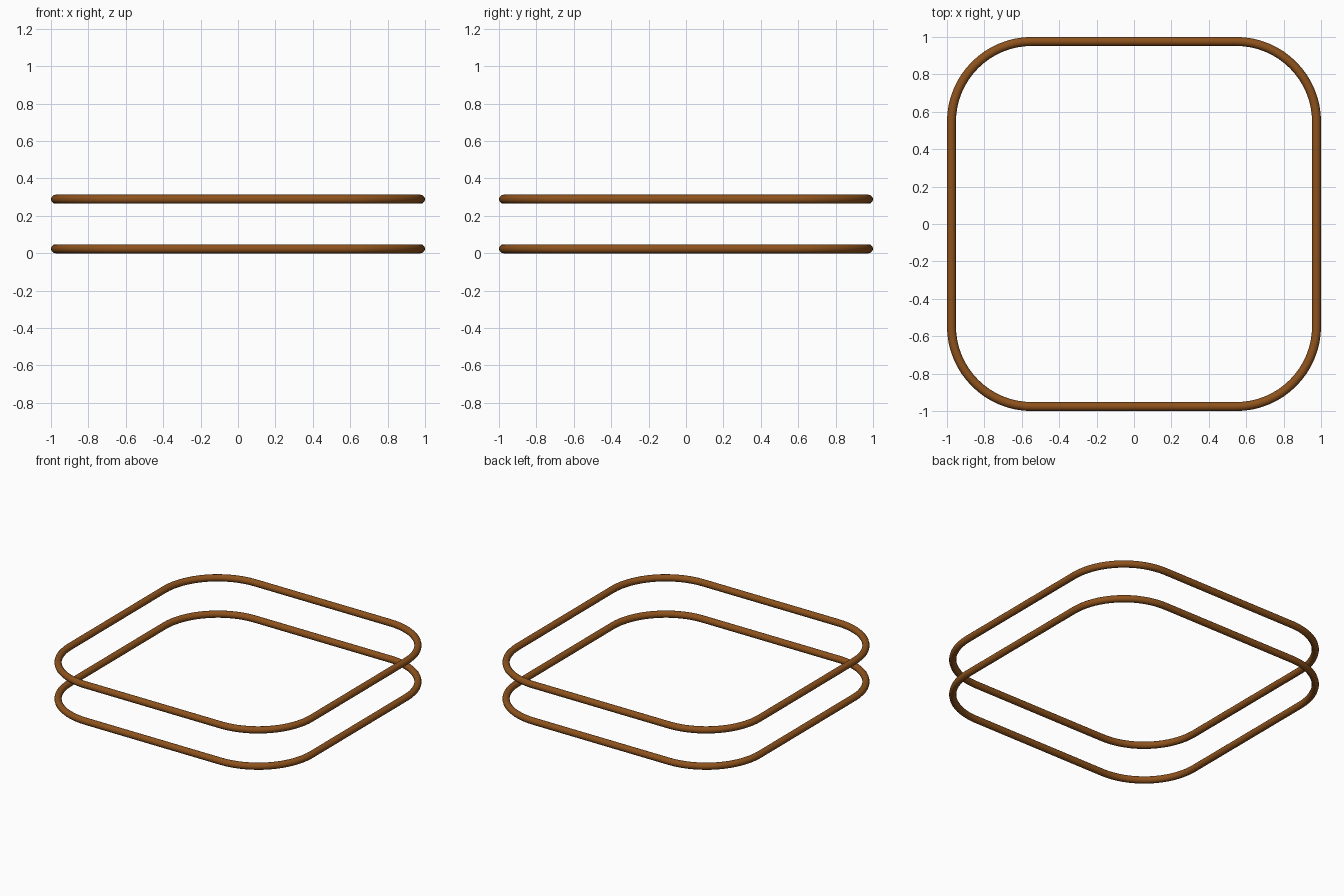
import bpy
from math import sin, cos, pi

if "Cube" in bpy.data.objects:
    bpy.data.objects.remove(bpy.data.objects["Cube"])

R = 0.024           # tube radius
HALF = 1.0 - R      # centreline half width
CORNER = 0.43       # centreline corner radius
STEPS = 16

mat = bpy.data.materials.new("brown")
mat.diffuse_color = (0.27, 0.085, 0.012, 1)
mat.use_nodes = True
mat.node_tree.nodes["Principled BSDF"].inputs["Base Color"].default_value = mat.diffuse_color


def rail(name, z):
    # Rounded square path swept with a round section
    pts = []
    c = HALF - CORNER
    for q, (sx, sy) in enumerate([(1, 1), (-1, 1), (-1, -1), (1, -1)]):
        for i in range(STEPS + 1):
            a = (q + i / STEPS) * pi / 2
            pts.append((sx * c + CORNER * cos(a), sy * c + CORNER * sin(a), z, 1))
    cu = bpy.data.curves.new(name, 'CURVE')
    cu.dimensions = '3D'
    cu.bevel_depth = R
    cu.bevel_resolution = 4
    sp = cu.splines.new('POLY')
    sp.points.add(len(pts) - 1)
    for p, co in zip(sp.points, pts):
        p.co = co
    sp.use_cyclic_u = True
    sp.use_smooth = True
    cu.materials.append(mat)
    ob = bpy.data.objects.new(name, cu)
    bpy.context.collection.objects.link(ob)
    bpy.ops.object.select_all(action='DESELECT')
    ob.select_set(True)
    bpy.context.view_layer.objects.active = ob
    bpy.ops.object.convert(target='MESH')


rail("lower_rail", R)
rail("upper_rail", 0.289)
